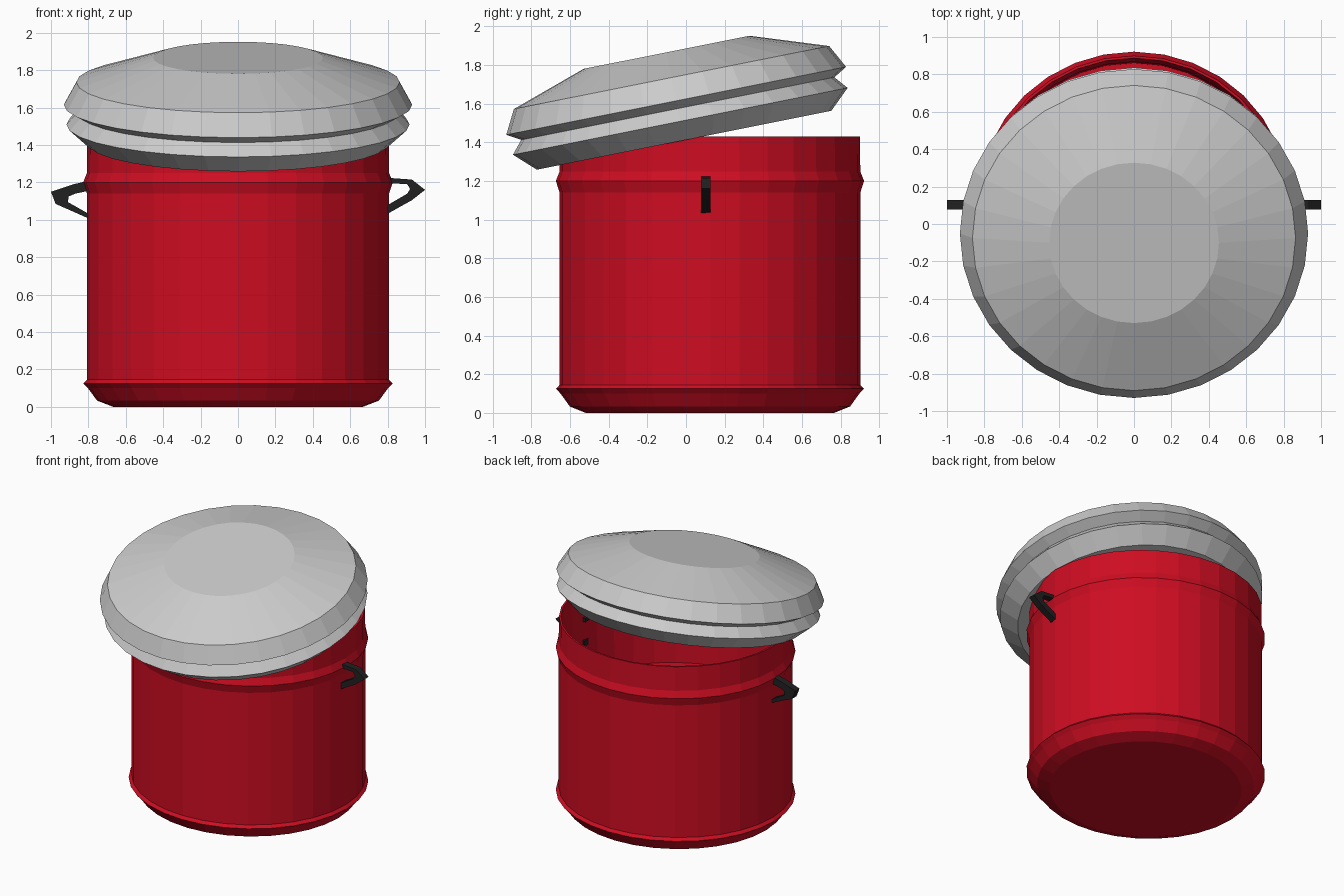
import bpy, bmesh, math

if "Cube" in bpy.data.objects:
    bpy.data.objects.remove(bpy.data.objects["Cube"])

SEG = 32
SQUASH = 0.963  # footprint is slightly narrower front to back


def material(name, rgb):
    m = bpy.data.materials.new(name)
    m.diffuse_color = (*rgb, 1)
    m.use_nodes = True
    m.node_tree.nodes["Principled BSDF"].inputs["Base Color"].default_value = m.diffuse_color
    return m


def finish(name, bm, mat=None):
    bmesh.ops.recalc_face_normals(bm, faces=bm.faces)
    mesh = bpy.data.meshes.new(name)
    bm.to_mesh(mesh)
    bm.free()
    ob = bpy.data.objects.new(name, mesh)
    bpy.context.collection.objects.link(ob)
    if mat:
        mesh.materials.append(mat)
    return ob


def lathe(name, profile, mat=None):
    """Revolve (radius, height) points and cap both ends."""
    bm = bmesh.new()
    rings = []
    for r, z in profile:
        rings.append([bm.verts.new((r * math.cos(a), SQUASH * r * math.sin(a), z))
                      for a in (2 * math.pi * i / SEG for i in range(SEG))])
    for lo, hi in zip(rings, rings[1:]):
        for i in range(SEG):
            j = (i + 1) % SEG
            bm.faces.new((lo[i], lo[j], hi[j], hi[i]))
    bm.faces.new(rings[0])
    bm.faces.new(rings[-1])
    return finish(name, bm, mat)


def handle(name, outer, inner, mat):
    """Bent strap between two side-view outlines, given thickness along y."""
    bm = bmesh.new()
    o = [bm.verts.new((x, 0.077, z)) for x, z in outer]
    n = [bm.verts.new((x, 0.077, z)) for x, z in inner]
    faces = [bm.faces.new((o[i], o[i + 1], n[i + 1], n[i])) for i in range(len(o) - 1)]
    ext = bmesh.ops.extrude_face_region(bm, geom=faces, use_keep_orig=True)
    for v in ext["geom"]:
        if isinstance(v, bmesh.types.BMVert):
            v.co.y += 0.05
    return finish(name, bm, mat)


red = material("red_enamel", (0.62, 0.004, 0.016))
black = material("black_metal", (0.015, 0.015, 0.015))

# Pail body: outside from the base up, over the rim and down inside
body = lathe("pail_body", [
    (0.667, 0.0), (0.753, 0.033), (0.803, 0.10), (0.828, 0.125), (0.808, 0.145),
    (0.808, 1.14), (0.828, 1.20), (0.808, 1.25), (0.806, 1.43),
    (0.792, 1.43), (0.772, 1.25), (0.765, 0.75)], red)
body.location = (0, 0.124, 0)

# Tilted lid with two ridges
lid = lathe("lid", [
    (0.807, 0.0), (0.917, 0.10), (0.858, 0.167), (0.931, 0.208),
    (0.864, 0.331), (0.454, 0.464)])
lid.location = (0, -0.010, 1.411)
lid.rotation_euler.x = math.radians(11.3)

# Side handles, hanging at slightly different angles
handle("right_handle",
       [(0.75, 1.228), (0.93, 1.215), (1.0, 1.16), (0.93, 1.105), (0.76, 1.01)],
       [(0.75, 1.20), (0.905, 1.19), (0.92, 1.165), (0.905, 1.14), (0.76, 1.055)], black)
handle("left_handle",
       [(-0.75, 1.22), (-0.88, 1.19), (-1.0, 1.15), (-0.975, 1.085), (-0.76, 0.99)],
       [(-0.75, 1.165), (-0.87, 1.14), (-0.905, 1.125), (-0.91, 1.095), (-0.76, 1.01)], black)
